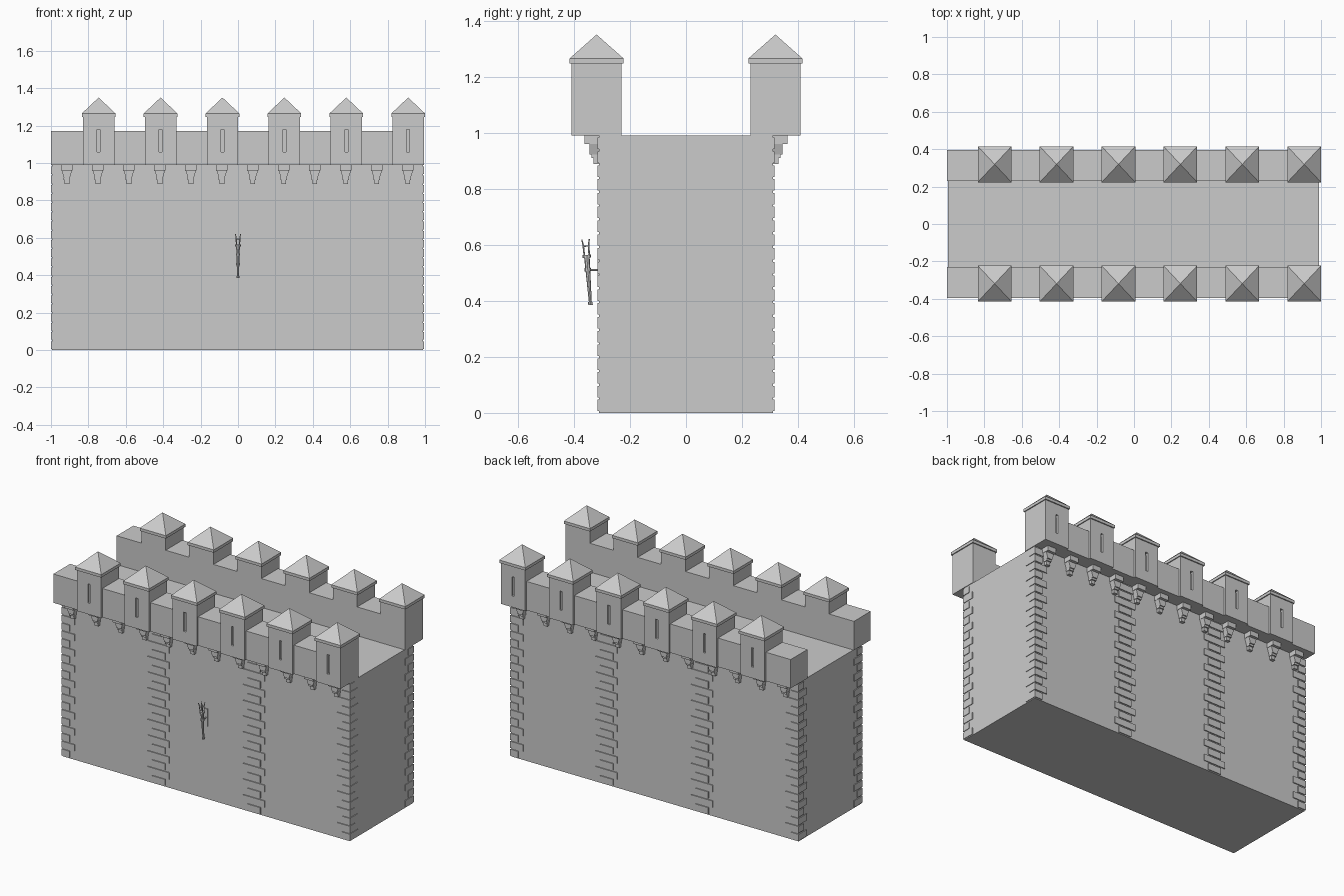
import bpy, bmesh
from math import radians, pi, cos, sin
from mathutils import Matrix, Vector

cube = bpy.data.objects.get("Cube")
if cube:
    bpy.data.objects.remove(cube)

STONE = (0.6, 0.6, 0.6, 1)
stone = bpy.data.materials.new("grey stone")
stone.use_nodes = True
stone.diffuse_color = STONE
stone.node_tree.nodes["Principled BSDF"].inputs["Base Color"].default_value = STONE


def finish(name, bm):
    bmesh.ops.recalc_face_normals(bm, faces=bm.faces)
    mesh = bpy.data.meshes.new(name)
    bm.to_mesh(mesh)
    bm.free()
    mesh.materials.append(stone)
    ob = bpy.data.objects.new(name, mesh)
    bpy.context.collection.objects.link(ob)
    return ob


def frustum(bm, low, high, z0, z1):
    """Four-sided solid between two rectangles (x0, x1, y0, y1)."""
    rings = []
    for (x0, x1, y0, y1), z in ((low, z0), (high, z1)):
        rings.append([bm.verts.new((x, y, z)) for x, y in
                      ((x0, y0), (x1, y0), (x1, y1), (x0, y1))])
    a, b = rings
    bm.faces.new(a[::-1])
    bm.faces.new(b)
    for i in range(4):
        j = (i + 1) % 4
        bm.faces.new((a[i], a[j], b[j], b[i]))


def box(bm, x0, x1, y0, y1, z0, z1):
    r = (min(x0, x1), max(x0, x1), min(y0, y1), max(y0, y1))
    frustum(bm, r, r, z0, z1)


def rod(bm, p, q, r0, r1, sides=8):
    """Tapered round bar from p to q."""
    p, q = Vector(p), Vector(q)
    d = q - p
    m = Matrix.Translation((p + q) / 2) @ d.to_track_quat('Z', 'Y').to_matrix().to_4x4()
    bmesh.ops.create_cone(bm, cap_ends=True, segments=sides, radius1=r0,
                          radius2=r1, depth=d.length, matrix=m)


LEFT, RIGHT, WALL_Y, TOP = -0.995, 0.99, 0.31, 0.99
ROWS, STEP, BRICK = 20, 0.0492, 0.041

# Main wall block
bm = bmesh.new()
box(bm, LEFT, RIGHT, -WALL_Y, WALL_Y, 0, TOP)
finish("wall", bm)

tower_x = [-0.745 + 0.331 * i for i in range(6)]
corbel_x = [-0.915 + 0.1657 * i for i in range(12)]

for side, label in ((-1, "front"), (1, "back")):
    face = side * (WALL_Y + 0.006)

    # Corner stones wrapping both ends, alternating long and short
    bm = bmesh.new()
    for row in range(ROWS):
        z = 0.006 + row * STEP
        a, b = (0.085, 0.045) if row % 2 else (0.05, 0.075)
        box(bm, LEFT - 0.005, LEFT + a, face, side * (WALL_Y - b), z, z + BRICK)
        box(bm, RIGHT + 0.004, RIGHT - a, face, side * (WALL_Y - b), z, z + BRICK)
    finish(label + "_corner_stones", bm)

    # Two upright bands of stones
    bm = bmesh.new()
    for x in (-0.33, 0.33):
        for row in range(ROWS):
            z = 0.006 + row * STEP
            w = 0.075 if row % 2 else 0.045
            box(bm, x - w, x + w, face, side * (WALL_Y - 0.01), z, z + BRICK)
    finish(label + "_stone_bands", bm)

    # Parapet
    bm = bmesh.new()
    box(bm, -1, RIGHT, side * 0.23, side * 0.395, TOP, 1.17)
    finish(label + "_parapet", bm)

    # Turret bodies, each with a recessed arrow slit
    bm = bmesh.new()
    out = side * 0.408
    for x in tower_x:
        box(bm, x - 0.084, x + 0.084, side * 0.2295, side * 0.39, TOP, 1.25)
        for s in (-1, 1):
            box(bm, x + s * 0.008, x + s * 0.084, side * 0.39, out, TOP, 1.25)
        box(bm, x - 0.008, x + 0.008, side * 0.39, out, TOP, 1.06)
        box(bm, x - 0.008, x + 0.008, side * 0.39, out, 1.18, 1.25)
    finish(label + "_turrets", bm)

    # Turret eaves and pyramid roofs
    bm = bmesh.new()
    for x in tower_x:
        cy, h = side * 0.319, 0.09
        box(bm, x - h, x + h, cy - 0.096, cy + 0.096, 1.247, 1.265)
        bmesh.ops.create_cone(
            bm, cap_ends=True, segments=4, radius1=2 ** 0.5, radius2=0, depth=1,
            matrix=Matrix.Translation((x, cy, 1.3075))
            @ Matrix.Diagonal((h, 0.096, 0.085, 1))
            @ Matrix.Rotation(pi / 4, 4, 'Z'))
    finish(label + "_turret_roofs", bm)

    # Stepped corbels below the parapet
    bm = bmesh.new()
    for x in corbel_x:
        def rect(w, depth):
            y = sorted((side * (WALL_Y - 0.005), side * depth))
            return (x - w, x + w, *y)
        frustum(bm, rect(0.03, 0.363), rect(0.03, 0.363), 0.96, TOP)
        frustum(bm, rect(0.016, 0.345), rect(0.028, 0.345), 0.922, 0.96)
        frustum(bm, rect(0.017, 0.338), rect(0.017, 0.338), 0.91, 0.922)
        frustum(bm, rect(0.013, 0.33), rect(0.013, 0.33), 0.888, 0.91)
    finish(label + "_corbels", bm)

# Torch holder: tapered shaft with collars, leaning outwards
bm = bmesh.new()
foot, cup = Vector((0, -0.341, 0.39)), Vector((0, -0.354, 0.56))
axis = (cup - foot).normalized()
rod(bm, foot, cup, 0.005, 0.010)
rod(bm, foot - axis * 0.005, foot + axis * 0.006, 0.008, 0.008)
rod(bm, cup - axis * 0.006, cup + axis * 0.004, 0.015, 0.015)
finish("torch_shaft", bm)

# Basket of four prongs tied by a hoop
bm = bmesh.new()
across = axis.cross(Vector((1, 0, 0)))


def around(angle, radius, height):
    return cup + axis * height + (Vector((1, 0, 0)) * cos(angle) + across * sin(angle)) * radius


for i in range(4):
    a = i * pi / 2 + pi / 4
    rod(bm, around(a, 0.012, 0), around(a, 0.014, 0.04), 0.003, 0.003, 6)
    rod(bm, around(a, 0.014, 0.04), around(a, 0.019, 0.06), 0.003, 0.002, 6)
    rod(bm, around(a, 0.014, 0.035), around(a + pi / 2, 0.014, 0.035), 0.002, 0.002, 6)
finish("torch_basket", bm)

# Wall bracket of the torch
bm = bmesh.new()
box(bm, -0.011, 0.011, -0.316, -0.309, 0.455, 0.565)
rod(bm, (0, -0.312, 0.51), (0, -0.35, 0.51), 0.004, 0.004)
rod(bm, (0, -0.350, 0.505), (0, -0.351, 0.517), 0.012, 0.012)
finish("torch_bracket", bm)
